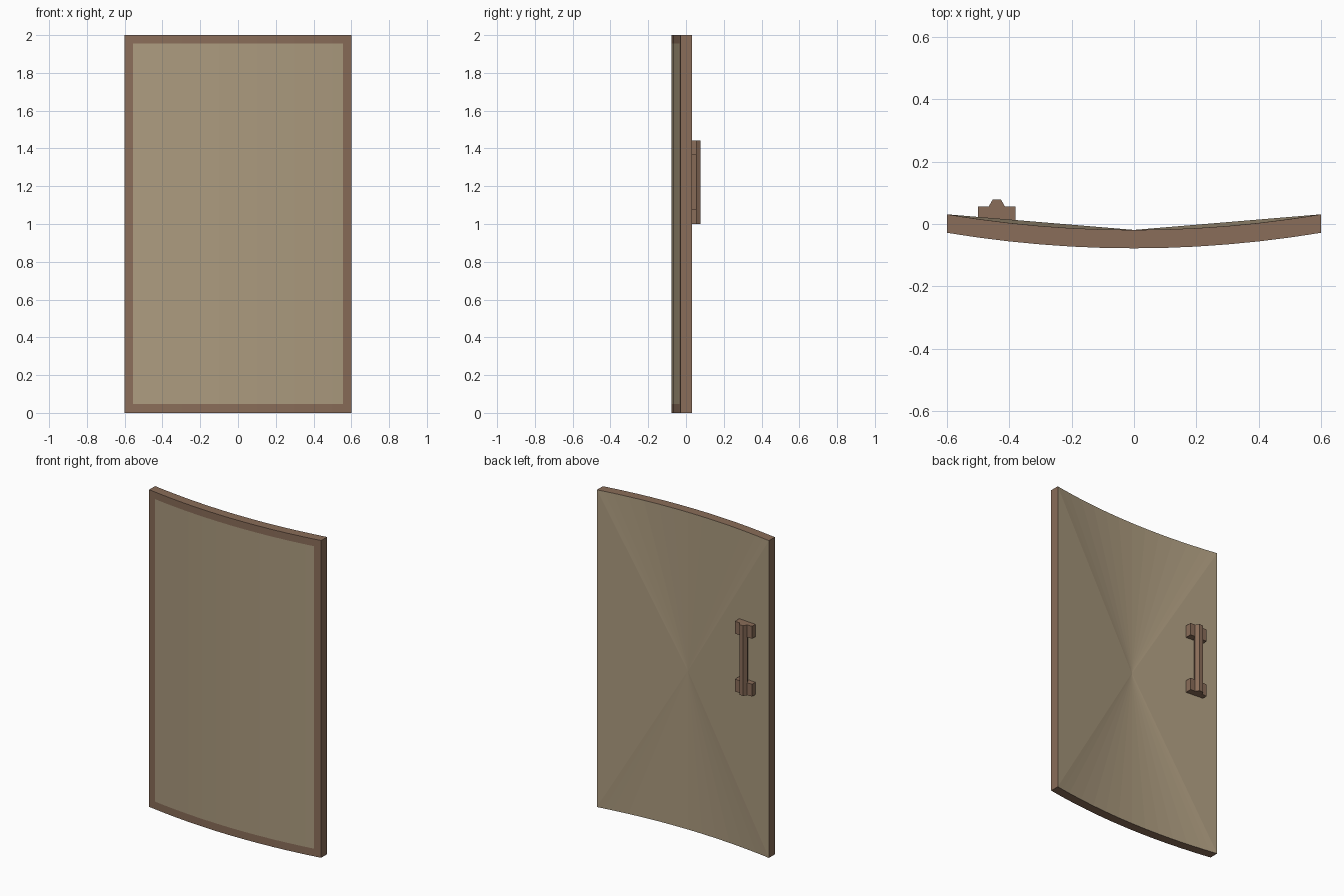
import bpy, bmesh, math

if "Cube" in bpy.data.objects:
    bpy.data.objects.remove(bpy.data.objects["Cube"])

def material(name, rgb):
    m = bpy.data.materials.new(name)
    m.diffuse_color = (*rgb, 1)
    m.use_nodes = True
    m.node_tree.nodes["Principled BSDF"].inputs["Base Color"].default_value = m.diffuse_color
    return m

BROWN = material("brown frame", (0.254, 0.153, 0.100))
TAN = material("tan panel", (0.413, 0.328, 0.212))

HALF_W, HEIGHT, BORDER = 0.6, 2.0, 0.045
FRONT, THICK, BOW = -0.078, 0.059, 0.05

def front_y(x):
    return FRONT + BOW * (x / HALF_W) ** 2

def finish(bm, name, mats):
    bmesh.ops.recalc_face_normals(bm, faces=bm.faces)
    me = bpy.data.meshes.new(name)
    bm.to_mesh(me)
    bm.free()
    for m in mats:
        me.materials.append(m)
    ob = bpy.data.objects.new(name, me)
    bpy.context.collection.objects.link(ob)
    return ob

# Curved door: bordered front, brown edges, back fanned to a centre point
inner = HALF_W - BORDER
xs = sorted([i / 10 for i in range(-6, 7)] + [-inner, inner])
zs = [0, BORDER + 0.003, HEIGHT - BORDER, HEIGHT]
n = len(xs) - 1
bm = bmesh.new()
front = [[bm.verts.new((x, front_y(x), z)) for z in zs] for x in xs]
back = [[bm.verts.new((x, front_y(x) + THICK, z)) for z in (0, HEIGHT)] for x in xs]
centre = bm.verts.new((0, FRONT + THICK, HEIGHT / 2))

def face(verts, mat):
    bm.faces.new(verts).material_index = mat

for i in range(n):
    a, b = front[i], front[i + 1]
    for j in range(3):
        in_panel = j == 1 and 0 < i < n - 1
        face((a[j], b[j], b[j + 1], a[j + 1]), 1 if in_panel else 0)
    for fj, bj in ((0, 0), (3, 1)):
        face((a[fj], b[fj], back[i + 1][bj], back[i][bj]), 0)
        face((back[i][bj], back[i + 1][bj], centre), 1)
for i in (0, n):
    face((*front[i], back[i][1], back[i][0]), 0)
    face((back[i][0], back[i][1], centre), 1)
finish(bm, "curved_door", [BROWN, TAN])

# Handle mounting blocks
HANDLE_X, BLOCK_TOP = -0.44, 0.056
def box(name, lo, hi):
    bm = bmesh.new()
    bmesh.ops.create_cube(bm, size=1)
    for v in bm.verts:
        v.co = [l + (c + 0.5) * (h - l) for c, l, h in zip(v.co, lo, hi)]
    return finish(bm, name, [BROWN])

for name, z0, z1 in (("lower_handle_block", 1.0, 1.078), ("upper_handle_block", 1.365, 1.443)):
    box(name, (HANDLE_X - 0.06, 0.0, z0), (HANDLE_X + 0.06, BLOCK_TOP, z1))

# Six-sided grip bar
bm = bmesh.new()
rings = [[bm.verts.new((HANDLE_X + 0.027 * math.cos(k * math.pi / 3),
                        0.0545 + 0.027 * math.sin(k * math.pi / 3), z))
          for k in range(6)] for z in (1.0, 1.443)]
for k in range(6):
    m = (k + 1) % 6
    bm.faces.new((rings[0][k], rings[0][m], rings[1][m], rings[1][k]))
for r in rings:
    bm.faces.new(r)
finish(bm, "handle_bar", [BROWN])
